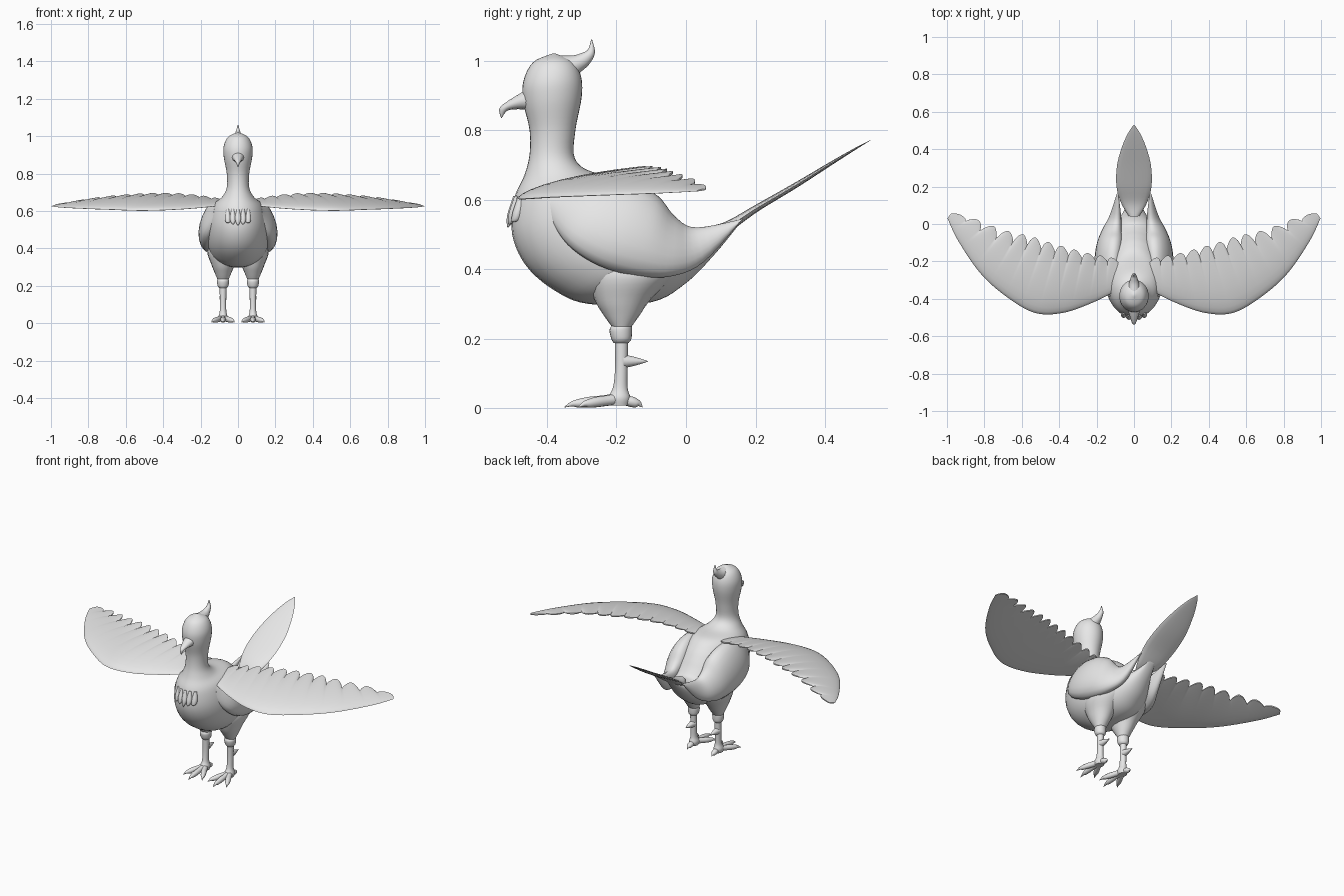
import bpy
import bmesh
import math
from mathutils import Vector

cube = bpy.data.objects.get("Cube")
if cube:
    bpy.data.objects.remove(cube, do_unlink=True)

grey = bpy.data.materials.new("plain_grey")
grey.use_nodes = True
grey.diffuse_color = (0.8, 0.8, 0.8, 1)
grey.node_tree.nodes["Principled BSDF"].inputs["Base Color"].default_value = (0.8, 0.8, 0.8, 1)


def spline(points, t):
    """Smooth curve through equal-length tuples, t from 0 to 1."""
    last = len(points) - 1
    i = min(int(t * last), last - 1)
    f = t * last - i
    rows = [points[max(0, min(last, i + k))] for k in (-1, 0, 1, 2)]
    return [b + 0.5 * f * (c - a + f * (2 * a - 5 * b + 4 * c - d + f * (3 * (b - c) + d - a)))
            for a, b, c, d in zip(*rows)]


def skin(name, rings, mirror=False, angle=50):
    """Join closed rings into a capped, smooth-shaded surface."""
    bm = bmesh.new()
    loops = [[bm.verts.new(p) for p in ring] for ring in rings]
    n = len(loops[0])
    for lower, upper in zip(loops, loops[1:]):
        for k in range(n):
            j = (k + 1) % n
            bm.faces.new((lower[k], lower[j], upper[j], upper[k]))
    bm.faces.new(loops[0])
    bm.faces.new(loops[-1])
    bmesh.ops.recalc_face_normals(bm, faces=bm.faces)
    mesh = bpy.data.meshes.new(name)
    bm.to_mesh(mesh)
    bm.free()
    obj = bpy.data.objects.new(name, mesh)
    bpy.context.collection.objects.link(obj)
    mesh.materials.append(grey)
    bpy.ops.object.select_all(action='DESELECT')
    obj.select_set(True)
    bpy.context.view_layer.objects.active = obj
    bpy.ops.object.shade_smooth_by_angle(angle=math.radians(angle))
    if mirror:
        obj.modifiers.new("Mirror", 'MIRROR')
    return obj


def loft(name, stations, mirror=False, sides=20, steps=5):
    """Station: low point xyz, high point xyz, half width vector xyz."""
    count = (len(stations) - 1) * steps
    rings = []
    for i in range(count + 1):
        s = spline(stations, i / count)
        low, high, b = Vector(s[:3]), Vector(s[3:6]), Vector(s[6:])
        mid, a = (low + high) / 2, (high - low) / 2
        angles = [math.tau * k / sides for k in range(sides)]
        rings.append([mid + a * math.cos(w) + b * math.sin(w) for w in angles])
    return skin(name, rings, mirror)


def centred(rows, x=0):
    """Rows of low y, low z, high y, high z, half width."""
    return [(x, y1, z1, x, y2, z2, w, 0, 0) for y1, z1, y2, z2, w in rows]


def tube(name, points, mirror=False):
    """Tapered tube, points are x, y, z, radius; sections face the path."""
    stations = []
    path = [Vector(p[:3]) for p in points]
    for i, (p, row) in enumerate(zip(path, points)):
        way = path[min(i + 1, len(path) - 1)] - path[max(i - 1, 0)]
        side = way.cross(Vector((0, 0, 1)))
        side = side.normalized() if side.length > 1e-4 else Vector((1, 0, 0))
        up = side.cross(way).normalized() * row[3]
        stations.append((*(p - up), *(p + up), *(side * row[3])))
    return loft(name, stations, mirror, sides=12, steps=3)


# Head, neck and body in one flowing form
loft("body", centred([
    (-.385, 1.02, -.375, 1.02, .004), (-.44, .995, -.325, .998, .052),
    (-.468, .94, -.302, .955, .076), (-.468, .88, -.30, .895, .076),
    (-.45, .80, -.318, .80, .06), (-.45, .73, -.32, .72, .06),
    (-.465, .67, -.27, .68, .085), (-.495, .60, -.16, .665, .13),
    (-.50, .50, -.10, .625, .155), (-.46, .41, -.06, .58, .165),
    (-.38, .34, -.03, .54, .165), (-.28, .30, 0, .51, .15),
    (-.10, .305, .03, .505, .11), (0, .36, .06, .51, .075),
    (.08, .44, .10, .52, .045), (.15, .525, .16, .545, .02)]), sides=32)

# Hooked beak
loft("beak", centred([
    (-.44, .855, -.45, .92, .036), (-.475, .86, -.475, .907, .028),
    (-.508, .858, -.515, .882, .017), (-.52, .85, -.537, .862, .01),
    (-.53, .835, -.532, .835, .001)]), sides=12)

# Swept crest
loft("crest", centred([
    (-.33, .94, -.37, 1.015, .035), (-.305, .965, -.325, 1.015, .026),
    (-.278, .99, -.30, 1.022, .018), (-.262, 1.022, -.282, 1.032, .011),
    (-.27, 1.06, -.273, 1.06, .001)]), sides=12)

# Leaf-shaped tail
loft("tail", centred([
    (.05, .48, .04, .52, .03), (.12, .505, .11, .535, .07),
    (.21, .568, .20, .585, .094), (.32, .635, .315, .65, .09),
    (.42, .70, .417, .71, .062), (.49, .745, .488, .75, .03),
    (.53, .77, .53, .771, .002)]), sides=16)

# Rounded flanks along the body
loft("flank", [
    (.12, -.40, .56, .12, -.38, .62, .01, 0, 0),
    (.16, -.34, .47, .115, -.25, .655, .048, 0, 0),
    (.165, -.25, .41, .11, -.15, .645, .068, 0, 0),
    (.155, -.14, .38, .105, -.08, .61, .068, 0, 0),
    (.14, -.04, .38, .10, -.03, .55, .05, 0, 0),
    (.11, .05, .42, .09, .03, .52, .03, 0, 0),
    (.09, .16, .54, .085, .165, .545, .004, 0, 0)], mirror=True)

# Spread wings with scalloped trailing feathers
lead_edge = [(.08, -.35, .63), (.22, -.42, .615), (.38, -.475, .605), (.53, -.475, .602),
             (.68, -.39, .607), (.82, -.265, .612), (.94, -.09, .618), (.997, .03, .624)]
trail_edge = [(.08, -.19, .66), (.14, -.175, .67), (.20, -.165, .68), (.27, -.15, .687),
              (.34, -.13, .692), (.41, -.11, .693), (.48, -.09, .692), (.55, -.065, .688),
              (.62, -.05, .683), (.70, -.03, .675), (.78, .0, .665), (.87, .035, .65),
              (.975, .062, .632)]
lobes = len(trail_edge) - 1
rows = [0, .01, .04, .1, .2, .35, .5, .65, .78, .88, .95, 1]
rings = []
for i in range(lobes * 16 + 1):
    t = i / (lobes * 16)
    lead, trail = Vector(spline(lead_edge, t)), Vector(spline(trail_edge, t))
    chord = trail - lead
    lobe = max(0, math.sin(math.pi * (t * lobes % 1) ** 1.6)) ** .5
    notch = (1 - lobe) * min(.025 + .045 * t, .3 * chord.length)
    thick = .16 * chord.length

    def section(s, top):
        p = lead + chord * s - chord.normalized() * notch * s ** 4
        bulge = math.sqrt(s) * (1 - s) * thick
        p.z += bulge + .004 * lobe * s ** 2 if top else -.35 * bulge - .003 * s
        return p
    rings.append([section(s, True) for s in rows] + [section(s, False) for s in rows[:0:-1]])
skin("wing", rings, mirror=True, angle=40)

# Thighs, cuffs and shanks
leg_x = .08
loft("thigh", centred([
    (-.28, .45, -.02, .45, .06), (-.285, .38, -.03, .39, .085),
    (-.262, .31, -.10, .315, .062), (-.235, .265, -.135, .265, .043),
    (-.21, .23, -.16, .23, .028)], leg_x), mirror=True)
loft("cuff", centred([
    (-.212, .24, -.158, .24, .026), (-.22, .225, -.155, .232, .032),
    (-.215, .2, -.157, .2, .029), (-.208, .188, -.165, .188, .02)], leg_x), mirror=True)
loft("shank", centred([
    (-.205, .21, -.166, .21, .019), (-.204, .12, -.168, .12, .017),
    (-.21, .06, -.168, .06, .018), (-.225, .03, -.16, .03, .026),
    (-.22, .008, -.165, .008, .022)], leg_x), mirror=True)
tube("spur", [(leg_x, -.18, .135, .02), (leg_x, -.145, .135, .012),
              (leg_x, -.11, .135, .001)], mirror=True)

# Toes with knuckles and claws
for name, dx, dy in (("inner_toe", -.062, -.12), ("middle_toe", 0, -.16),
                     ("outer_toe", .062, -.12), ("back_toe", 0, .065)):
    profile = [(0, .028, .017), (.3, .022, .015), (.55, .018, .015),
               (.75, .014, .012), (.87, .012, .007), (1, .003, .001)]
    tube(name, [(leg_x + dx * f, -.19 + dy * f, z, r) for f, z, r in profile], mirror=True)

# Small tuft of breast feathers
for i in range(-2, 3):
    x = i * .027
    y = -.30 - .202 * math.sqrt(1 - (x / .15) ** 2)
    tip = .52 + .008 * abs(i)
    loft("breast_feather", [
        (x, y + .005, .61, x, y + .03, .61, .008, 0, 0),
        (x, y - .010, .565, x, y + .02, .565, .017, 0, 0),
        (x, y - .014, .54, x, y + .01, .54, .012, 0, 0),
        (x, y - .012, tip, x, y - .010, tip, .001, 0, 0)], sides=10, steps=3)
